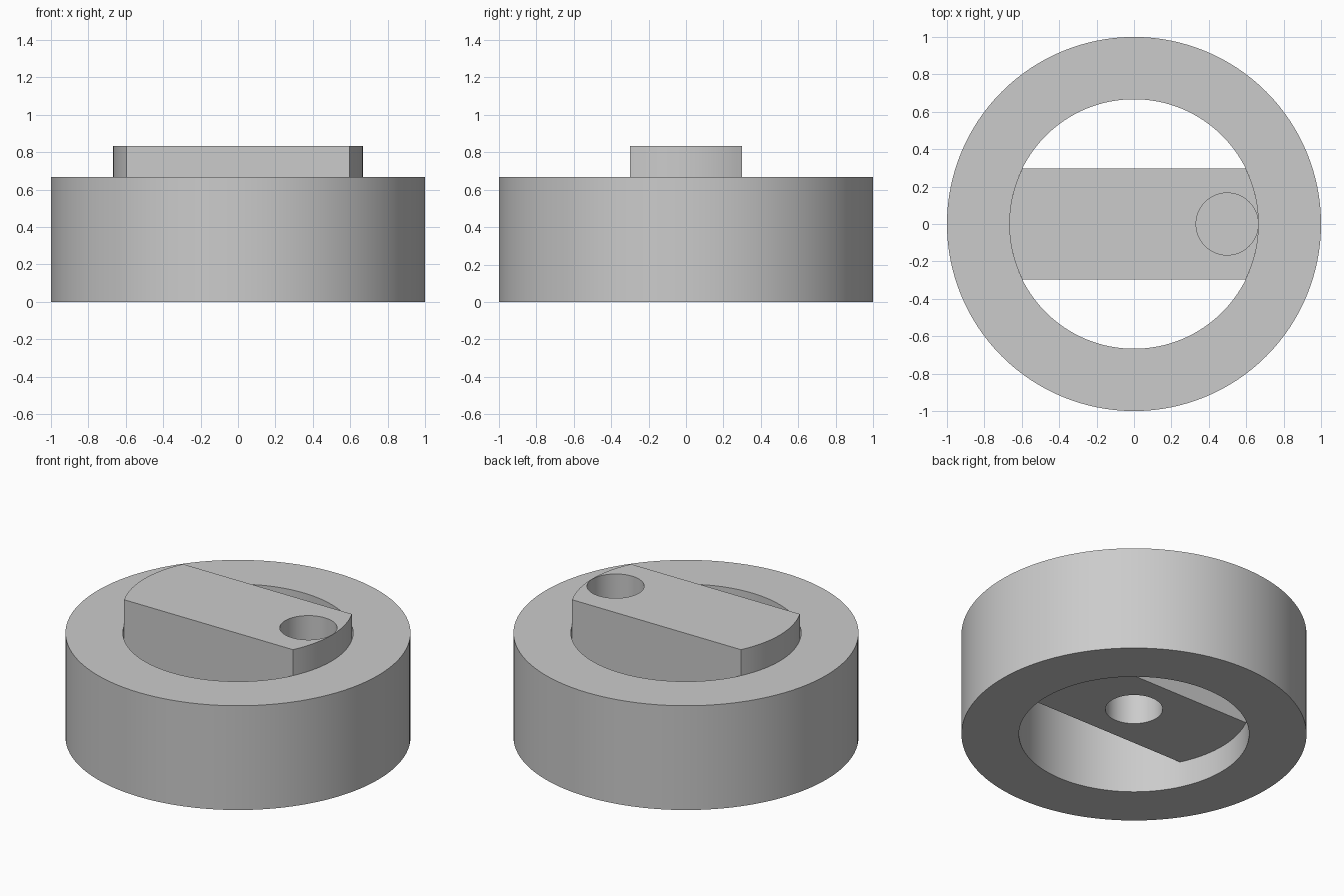
import bpy, bmesh
from math import asin, cos, sin, pi

if "Cube" in bpy.data.objects:
    bpy.data.objects.remove(bpy.data.objects["Cube"], do_unlink=True)

OUTER, INNER, HEIGHT = 1.0, 0.667, 0.667
BAR_BOTTOM, BAR_TOP, BAR_HALF = 0.167, 0.833, 0.298
HOLE, DEPTH, SEGMENTS = 0.166, 0.333, 128

grey = bpy.data.materials.new("light_grey")
grey.use_nodes = True
grey.diffuse_color = (0.6, 0.6, 0.6, 1)
grey.node_tree.nodes["Principled BSDF"].inputs["Base Color"].default_value = (0.6, 0.6, 0.6, 1)


def circle(radius, x=0, n=SEGMENTS):
    return [(x + radius * cos(2 * pi * i / n), radius * sin(2 * pi * i / n)) for i in range(n)]


def prism(name, outline, z0, z1):
    """Extrude a closed outline from z0 up to z1."""
    bm = bmesh.new()
    base = bm.faces.new([bm.verts.new((x, y, z0)) for x, y in outline])
    top = bmesh.ops.extrude_face_region(bm, geom=[base])["geom"]
    bmesh.ops.translate(bm, vec=(0, 0, z1 - z0),
                        verts=[v for v in top if isinstance(v, bmesh.types.BMVert)])
    bmesh.ops.recalc_face_normals(bm, faces=bm.faces)
    mesh = bpy.data.meshes.new(name)
    bm.to_mesh(mesh)
    bm.free()
    mesh.materials.append(grey)
    obj = bpy.data.objects.new(name, mesh)
    bpy.context.collection.objects.link(obj)
    return obj


def activate(obj):
    bpy.ops.object.select_all(action="DESELECT")
    obj.select_set(True)
    bpy.context.view_layer.objects.active = obj


def cut(obj, cutter):
    """Subtract the cutter and discard it."""
    mod = obj.modifiers.new("cut", "BOOLEAN")
    mod.operation, mod.solver, mod.object = "DIFFERENCE", "EXACT", cutter
    activate(obj)
    bpy.ops.object.modifier_apply(modifier=mod.name)
    bpy.data.objects.remove(cutter, do_unlink=True)


# Open outer ring
ring = prism("outer_ring", circle(OUTER), 0, HEIGHT)
cut(ring, prism("bore_cutter", circle(INNER), -0.1, HEIGHT + 0.1))

# Crossbar with rounded ends that fit the bore
half = asin(BAR_HALF / INNER)
angles = [side + half * (i / 9 - 1) for side in (0, pi) for i in range(19)]
bar = prism("crossbar", [(INNER * cos(a), INNER * sin(a)) for a in angles], BAR_BOTTOM, BAR_TOP)

# Blind off-centre pin hole above, blind central shaft hole below
cut(bar, prism("pin_cutter", circle(HOLE, 0.498, 64), BAR_TOP - DEPTH, BAR_TOP + 0.1))
cut(bar, prism("shaft_cutter", circle(HOLE, 0, 64), BAR_BOTTOM - 0.1, BAR_BOTTOM + DEPTH))

for part in (ring, bar):
    activate(part)
    bpy.ops.object.shade_smooth_by_angle(angle=pi / 6)
